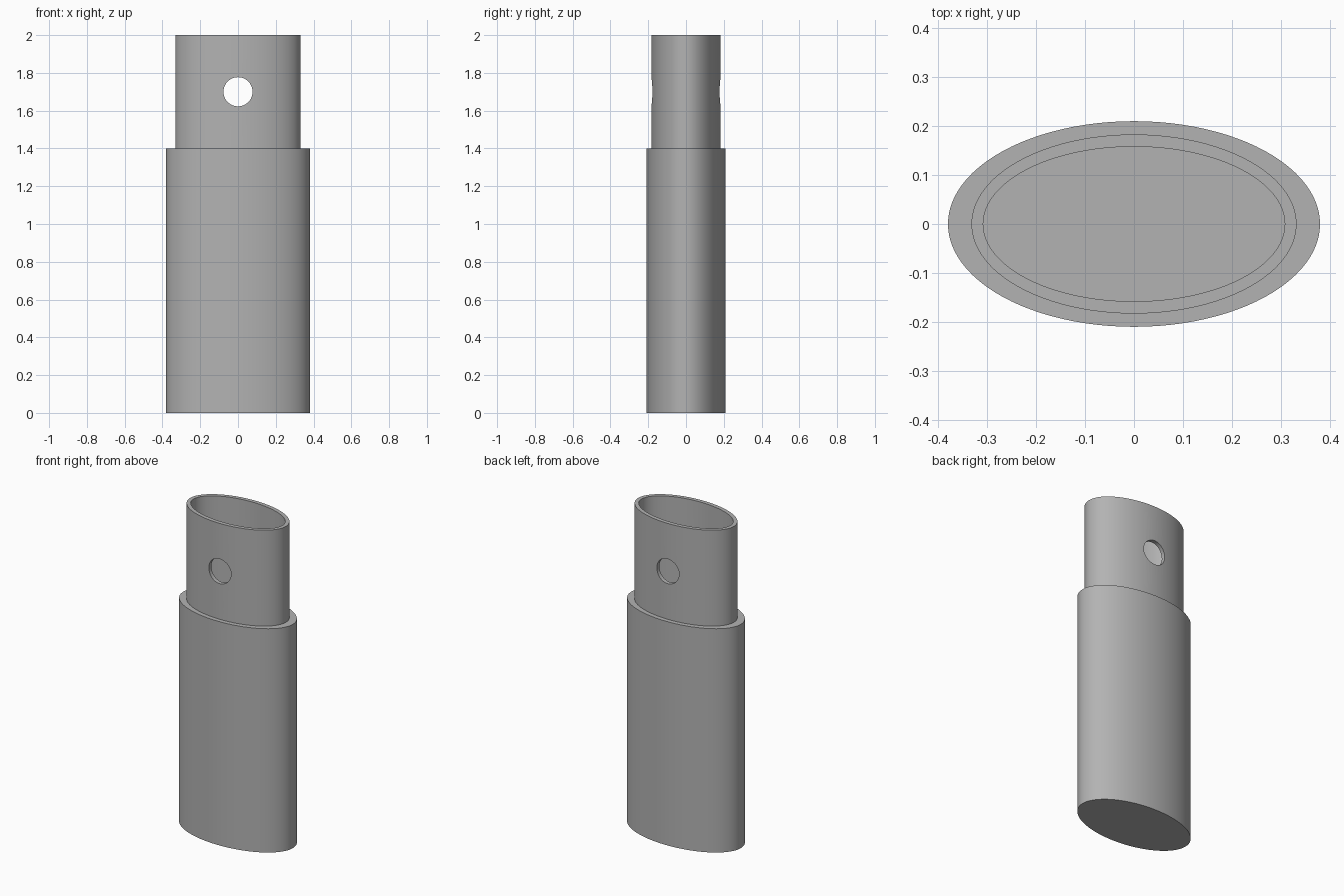
import bpy
import bmesh
import math

default = bpy.data.objects.get("Cube")
if default:
    bpy.data.objects.remove(default, do_unlink=True)

SEGMENTS = 96
BODY = (0.38, 0.21)
NECK = (0.332, 0.183)
BORE = (0.308, 0.158)
SHOULDER, TOP, HOLE_Z, HOLE_R = 1.4, 2.0, 1.7, 0.077

grey = bpy.data.materials.new("plain grey")
grey.use_nodes = True
colour = (0.45, 0.45, 0.45, 1)
grey.diffuse_color = colour
grey.node_tree.nodes["Principled BSDF"].inputs["Base Color"].default_value = colour


def elliptical_shell(name, sections):
    """Skin a stack of ellipses (radii, z) and cap both ends."""
    bm = bmesh.new()
    rings = []
    for (rx, ry), z in sections:
        angles = [2 * math.pi * i / SEGMENTS for i in range(SEGMENTS)]
        rings.append([bm.verts.new((rx * math.cos(a), ry * math.sin(a), z)) for a in angles])
    for low, high in zip(rings, rings[1:]):
        for i in range(SEGMENTS):
            j = (i + 1) % SEGMENTS
            bm.faces.new((low[i], low[j], high[j], high[i]))
    bm.faces.new(rings[0][::-1])
    bm.faces.new(rings[-1])
    bmesh.ops.recalc_face_normals(bm, faces=bm.faces)
    mesh = bpy.data.meshes.new(name)
    bm.to_mesh(mesh)
    bm.free()
    mesh.materials.append(grey)
    obj = bpy.data.objects.new(name, mesh)
    bpy.context.collection.objects.link(obj)
    return obj


# Solid lower sleeve stepping in to a hollow neck
sleeve = elliptical_shell("stepped_sleeve", [
    (BODY, 0), (BODY, SHOULDER), (NECK, SHOULDER),
    (NECK, TOP), (BORE, TOP), (BORE, SHOULDER)])

# Round pin hole drilled front to back through the neck
bpy.ops.mesh.primitive_cylinder_add(vertices=64, radius=HOLE_R, depth=1,
                                    location=(0, 0, HOLE_Z), rotation=(math.pi / 2, 0, 0))
drill = bpy.context.object
drill.name = "pin_hole_cutter"
drill.hide_render = True
drill.data.materials.append(grey)

cut = sleeve.modifiers.new("pin hole", "BOOLEAN")
cut.operation = "DIFFERENCE"
cut.solver = "EXACT"
cut.object = drill

bpy.ops.object.select_all(action="DESELECT")
sleeve.select_set(True)
bpy.context.view_layer.objects.active = sleeve
bpy.ops.object.modifier_apply(modifier=cut.name)
bpy.data.objects.remove(drill, do_unlink=True)
bpy.ops.object.shade_smooth_by_angle(angle=math.radians(30))
